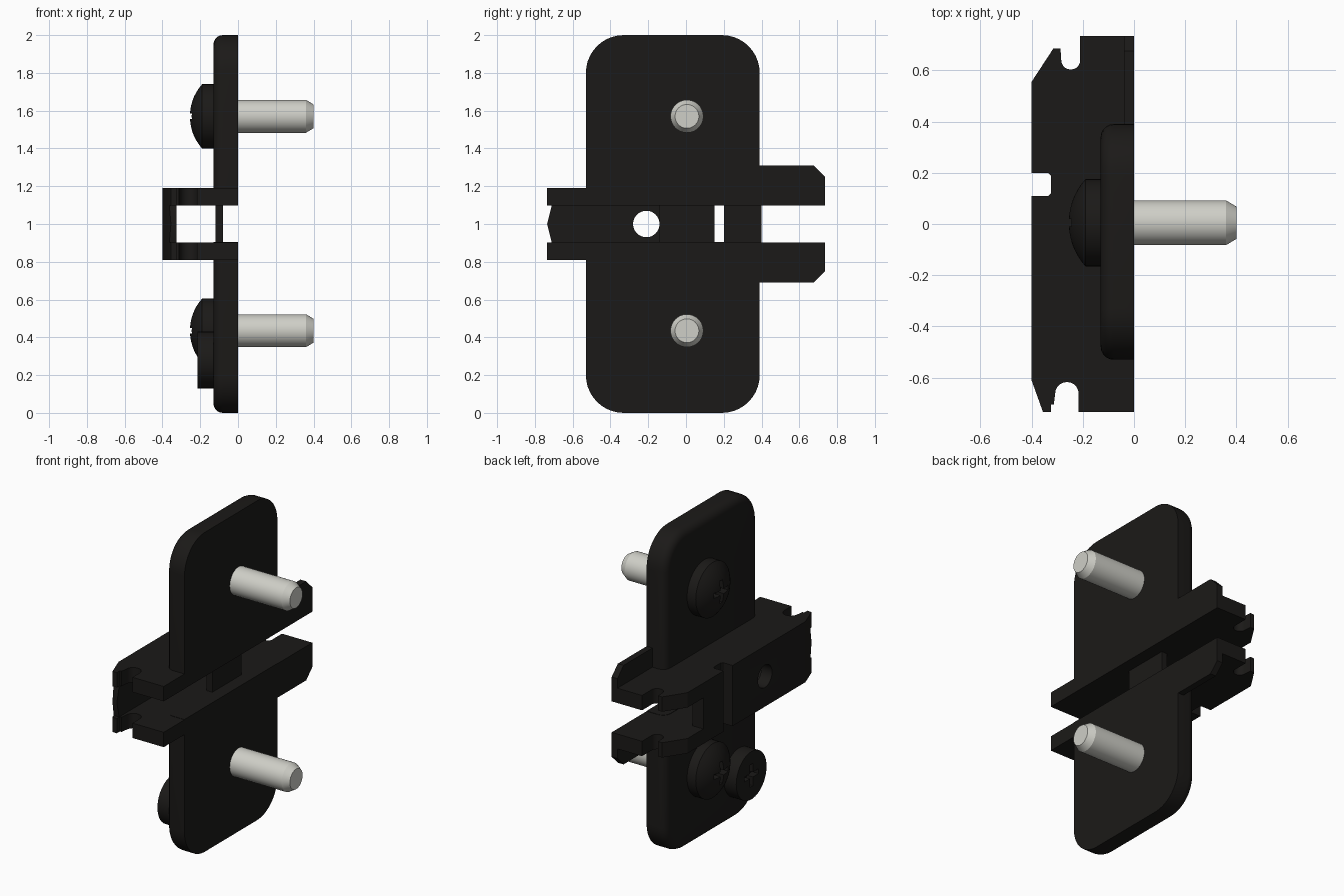
import bpy, bmesh
from math import sin, cos, pi, radians, sqrt
from mathutils import Matrix

if "Cube" in bpy.data.objects:
    bpy.data.objects.remove(bpy.data.objects["Cube"])


def material(name, col):
    m = bpy.data.materials.new(name)
    m.diffuse_color = (*col, 1)
    m.use_nodes = True
    m.node_tree.nodes["Principled BSDF"].inputs["Base Color"].default_value = m.diffuse_color
    return m


BLACK = material("black_metal", (0.011, 0.010, 0.009))
STEEL = material("steel", (0.62, 0.62, 0.57))


def finish(name, bm, mat):
    bmesh.ops.recalc_face_normals(bm, faces=bm.faces)
    me = bpy.data.meshes.new(name)
    bm.to_mesh(me)
    bm.free()
    ob = bpy.data.objects.new(name, me)
    bpy.context.collection.objects.link(ob)
    me.materials.append(mat)
    return ob


def activate(ob):
    bpy.ops.object.select_all(action='DESELECT')
    ob.select_set(True)
    bpy.context.view_layer.objects.active = ob


def smooth(ob):
    activate(ob)
    bpy.ops.object.shade_smooth_by_angle(angle=radians(30))


def prism(name, pts, axis, lo, hi, mat=BLACK, bevel=0):
    """Extrude an (x, y) profile along z, or a (y, z) profile along x."""
    bm = bmesh.new()
    at = (lambda p, h: (p[0], p[1], h)) if axis == 'z' else (lambda p, h: (h, p[0], p[1]))
    f = bm.faces.new([bm.verts.new(at(p, lo)) for p in pts])
    ext = bmesh.ops.extrude_face_region(bm, geom=[f])
    d = at((0, 0), hi - lo)
    bmesh.ops.translate(bm, vec=d, verts=[v for v in ext['geom'] if isinstance(v, bmesh.types.BMVert)])
    if bevel:
        edges = [e for e in bm.edges if all(abs(v.co.x - lo) < 1e-5 for v in e.verts)]
        bmesh.ops.bevel(bm, geom=edges, offset=bevel, segments=5, profile=0.5, affect='EDGES')
    return finish(name, bm, mat)


def box(name, x, y, z):
    return prism(name, [(x[0], y[0]), (x[1], y[0]), (x[1], y[1]), (x[0], y[1])], 'z', *z)


def lathe(name, prof, y, z, mat, n=48):
    """Turn an (x, radius) profile about an axis parallel to x."""
    bm = bmesh.new()
    vs = [bm.verts.new((x, r, 0)) for x, r in prof]
    es = [bm.edges.new(p) for p in zip(vs, vs[1:])]
    bmesh.ops.spin(bm, geom=vs + es, cent=(0, 0, 0), axis=(1, 0, 0), angle=2 * pi, steps=n)
    bmesh.ops.remove_doubles(bm, verts=bm.verts, dist=1e-5)
    bm.transform(Matrix.Translation((0, y, z)))
    return finish(name, bm, mat)


def cut(ob, cutter):
    m = ob.modifiers.new("cut", 'BOOLEAN')
    m.operation, m.solver, m.object = 'DIFFERENCE', 'EXACT', cutter
    activate(ob)
    bpy.ops.object.modifier_apply(modifier=m.name)
    bpy.data.objects.remove(cutter)


def arc(cx, cy, r, a0, a1, n=10):
    return [(cx + r * cos(radians(a0 + (a1 - a0) * i / n)),
             cy + r * sin(radians(a0 + (a1 - a0) * i / n))) for i in range(n + 1)]


# Base plate with rounded corners, split by the channel
R = 0.2
outline = (arc(0.39 - R, R, R, -90, 0) + arc(0.39 - R, 2 - R, R, 0, 90)
           + arc(-0.53 + R, 2 - R, R, 90, 180) + arc(-0.53 + R, R, R, 180, 270))
plate = prism("base_plate", outline, 'x', -0.13, 0, bevel=0.05)
cut(plate, box("cutter", (-1, 1), (-1, 1), (0.905, 1.1)))
smooth(plate)

# Channel side walls with hook notches, and side flanges at the open end
wall = ([(0, -0.735), (0, 0.735), (-0.21, 0.735)]
        + arc(-0.247, 0.64, 0.037, 0, -180)
        + [(-0.287, 0.685), (-0.315, 0.685), (-0.4, 0.555), (-0.4, 0.2), (-0.335, 0.2),
           (-0.325, 0.19), (-0.325, 0.12), (-0.335, 0.11), (-0.4, 0.11), (-0.4, -0.61),
           (-0.355, -0.735), (-0.325, -0.735), (-0.325, -0.705), (-0.313, -0.705)]
        + arc(-0.262, -0.663, 0.046, 180, 0) + [(-0.216, -0.735)])
for side, s in (("lower", -1), ("upper", 1)):
    smooth(prism(side + "_channel_wall", wall, 'z', *sorted((1 + s * 0.097, 1 + s * 0.19))))
    flange = [(0.35, 0.15), (0.735, 0.15), (0.735, 0.25), (0.675, 0.31), (0.35, 0.31)]
    prism(side + "_flange", [(y, 1 + s * z) for y, z in flange], 'x', -0.04, 0)

# Bridge joining the walls: front part with hole and pointed end, rear part, inner bar
Z = (0.9, 1.1)
bridge = prism("front_bridge", [(-0.325, -0.735), (-0.355, -0.735), (-0.4, -0.61),
                                (-0.4, 0.11), (-0.325, 0.11)], 'z', *Z)
cut(bridge, lathe("cutter", [(-0.5, 0), (-0.5, 0.07), (-0.2, 0.07), (-0.2, 0)], -0.21, 1, BLACK))
cut(bridge, prism("cutter", [(-0.8, 0.89), (-0.708, 0.89), (-0.735, 1), (-0.708, 1.11),
                             (-0.8, 1.11)], 'x', -0.5, -0.2))
smooth(bridge)
box("rear_bridge", (-0.4, -0.325), (0.2, 0.4), Z)
box("inner_bar", (-0.12, -0.08), (-0.14, 0.15), Z)


def cross_recess(ob, y, z, x0, x1, l=0.07, w=0.015):
    for a, b in ((l, w), (w, l)):
        cut(ob, box("cutter", (x0, x1), (y - a, y + a), (z - b, z + b)))


def dome(x_rim, x_top, r, n=8):
    h = x_rim - x_top
    big = (r * r + h * h) / (2 * h)
    return [(x_top + big - sqrt(big * big - (r * i / n) ** 2), r * i / n) for i in range(n + 1)]


# Two mounting screws
for side, z in (("lower", 0.435), ("upper", 1.57)):
    head = lathe(side + "_screw_head", dome(-0.19, -0.255, 0.17) + [(-0.1, 0.17), (-0.1, 0)],
                 0.005, z, BLACK)
    cross_recess(head, 0.005, z, -0.3, -0.2)
    smooth(head)
    smooth(lathe(side + "_screw_shaft", [(-0.05, 0), (-0.05, 0.087), (0.36, 0.087),
                                         (0.4, 0.063), (0.4, 0)], 0.005, z, STEEL))

# Flat adjusting screw
cam = lathe("adjusting_screw", [(-0.215, 0), (-0.215, 0.15), (-0.1, 0.15), (-0.1, 0)],
            -0.34, 0.28, BLACK)
cross_recess(cam, -0.34, 0.28, -0.3, -0.17)
smooth(cam)
